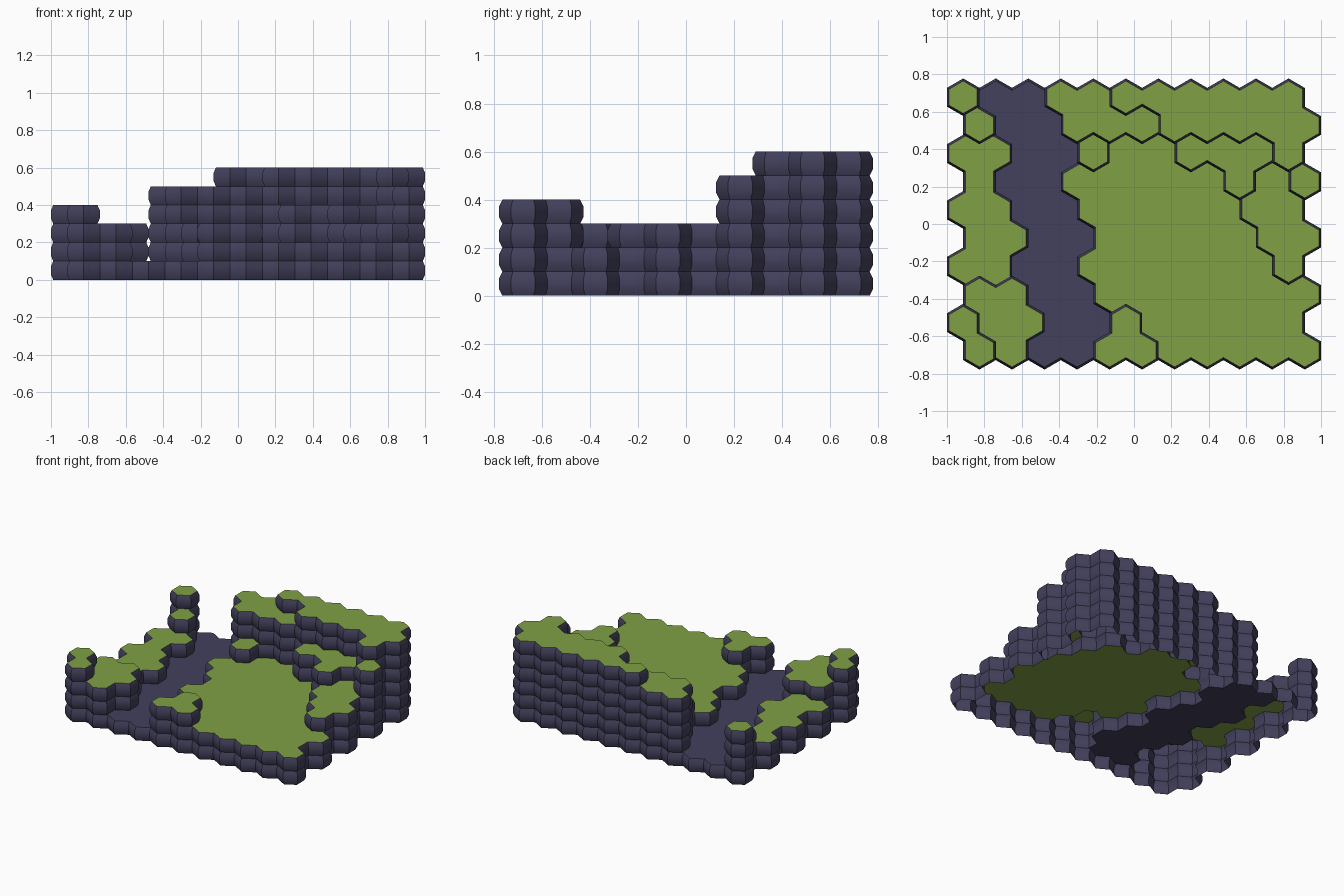
import bpy, bmesh, math
from mathutils import Vector

if "Cube" in bpy.data.objects:
    bpy.data.objects.remove(bpy.data.objects["Cube"])

# Height of every hexagonal column in layers, back row first (1 = river)
ROWS = ["41155666666",
        "31155566666",
        "22113224446",
        "21122222435",
        "22112222233",
        "22112222233",
        "22112222223",
        "33112222222",
        "43311322222",
        "43113322222"]
W = 2 / 11.5                 # hexagon width
R = W / math.sqrt(3)         # hexagon corner radius
LAYER, INSET = 0.1, 0.014
# bulging side of one layer: height, inset
PROFILE = [(0.0, INSET), (0.028, 0.0), (0.072, 0.0), (0.1, INSET)]


def material(name, color):
    m = bpy.data.materials.new(name)
    m.diffuse_color = (*color, 1)
    m.use_nodes = True
    m.node_tree.nodes["Principled BSDF"].inputs["Base Color"].default_value = m.diffuse_color
    return m


def key(x, y):
    return (round(x, 3), round(y, 3))


# Columns: corner points, and which columns touch each corner and edge
cells, at_corner, at_edge, points = [], {}, {}, {}
for r, row in enumerate(ROWS):
    for c, ch in enumerate(row):
        center = Vector((-1 + W / 2 + W * c + (W / 2 if r % 2 else 0),
                         1.5 * R * (4.5 - r), 0))
        ring = []
        for i in range(6):
            a = math.radians(30 + 60 * i)
            p = center + Vector((R * math.cos(a), R * math.sin(a), 0))
            k = next((q for q in points if (points[q] - p).length < 0.01), None)
            if k is None:
                k = key(p.x, p.y)
                points[k] = p
            ring.append(k)
        cell = (center, int(ch), ring)
        cells.append(cell)
        for i in range(6):
            at_corner.setdefault(ring[i], []).append(cell)
            at_edge.setdefault(frozenset((ring[i], ring[i - 1])), []).append(cell)


def corner(k, layer, dz, inset):
    """Corner point in a layer, pulled inwards if it lies on the layer outline."""
    p = points[k].copy()
    inside = [c[0] for c in at_corner[k] if c[1] > layer]
    if 0 < len(inside) < 3:
        mean = sum(inside, Vector()) / len(inside)
        p += (mean - p).normalized() * inset
    p.z = layer * LAYER + dz
    return p


parts = {n: bmesh.new() for n in ("rock_walls", "grass_tops", "river_bed")}


def face(part, pts):
    bm = parts[part]
    bm.faces.new([bm.verts.new(p) for p in pts])


for center, h, ring in cells:
    # cap of the column
    face("river_bed" if h == 1 else "grass_tops",
         [corner(k, h - 1, LAYER, INSET) for k in ring])
    for i in range(6):
        a, b = ring[i], ring[(i + 1) % 6]
        others = [c[1] for c in at_edge[frozenset((a, b))] if c[2] is not ring]
        low = others[0] if others else 0
        # exposed bulging side layers
        for layer in range(low, h):
            for (z0, d0), (z1, d1) in zip(PROFILE, PROFILE[1:]):
                face("rock_walls", [corner(a, layer, z0, d0), corner(b, layer, z0, d0),
                                    corner(b, layer, z1, d1), corner(a, layer, z1, d1)])
            # narrow ledge closing the gap to the layer below
            if layer:
                out = [corner(a, layer - 1, LAYER, INSET), corner(b, layer - 1, LAYER, INSET)]
                base = [corner(b, layer, 0, INSET), corner(a, layer, 0, INSET)]
                if max((out[0] - base[1]).length, (out[1] - base[0]).length) > 0.001:
                    grass = layer == low and low > 1
                    face("grass_tops" if grass else "rock_walls", out + base)

rock = material("dark slate purple", (0.056, 0.052, 0.107))
grass = material("grass green", (0.214, 0.357, 0.06))
for name, bm in parts.items():
    bmesh.ops.remove_doubles(bm, verts=bm.verts, dist=0.0005)
    mesh = bpy.data.meshes.new(name)
    bm.to_mesh(mesh)
    bm.free()
    mesh.materials.append(grass if name == "grass_tops" else rock)
    obj = bpy.data.objects.new(name, mesh)
    bpy.context.collection.objects.link(obj)
    if name == "rock_walls":
        bpy.context.view_layer.objects.active = obj
        obj.select_set(True)
        bpy.ops.object.shade_smooth_by_angle(angle=math.radians(35))
        obj.select_set(False)
